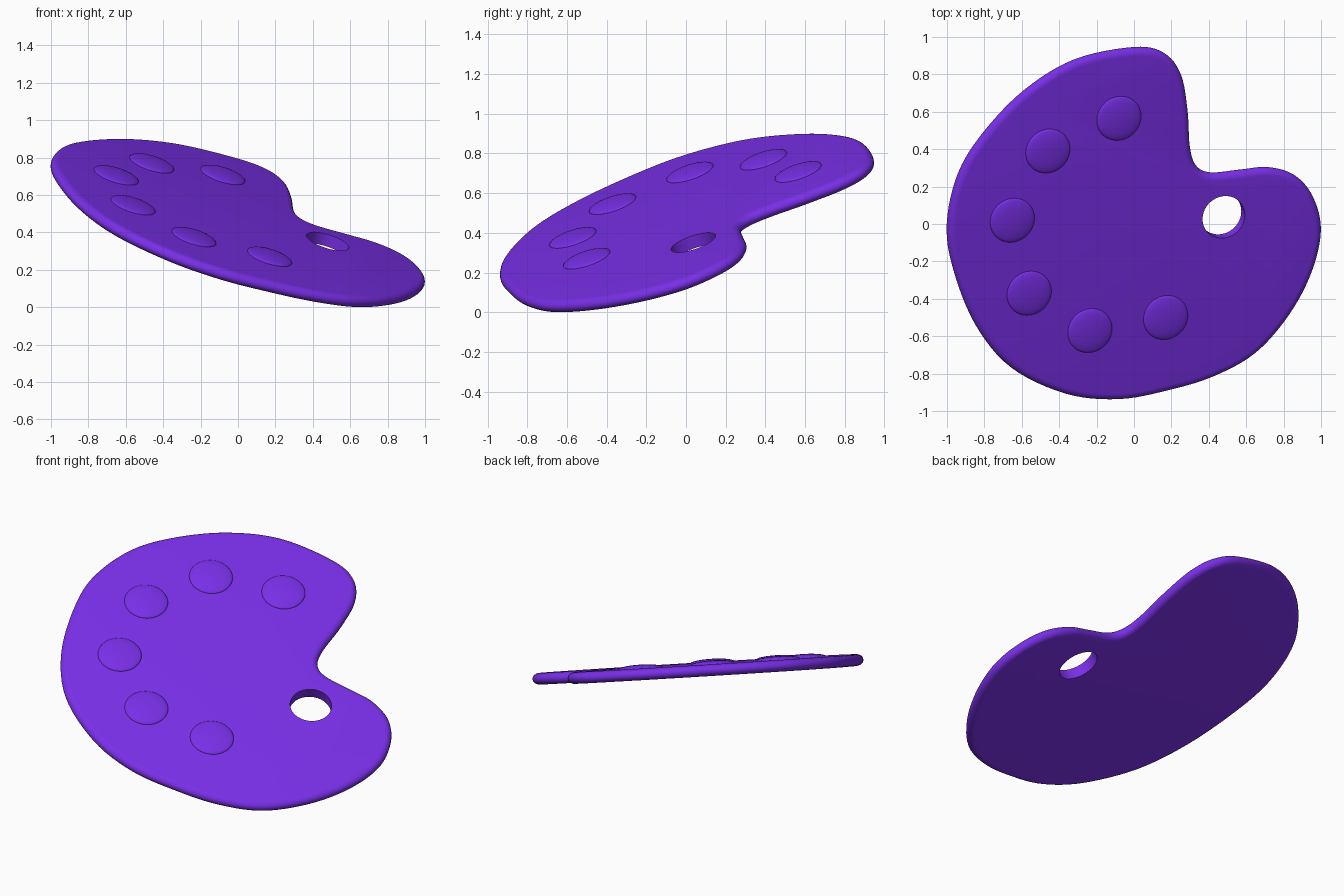
import bpy, bmesh, math
from mathutils import Vector, Matrix

if "Cube" in bpy.data.objects:
    bpy.data.objects.remove(bpy.data.objects["Cube"])

# Tilted plane of the board: z = A*x + B*y + C
A, B, C = -0.317, 0.336, 0.448
T = 0.066          # board thickness
INSET = 0.04       # width of the rounded rim
n = Vector((-A, -B, 1)).normalized()
u = Vector((1, 0, A)).normalized()
v = n.cross(u)
frame = Matrix((u, v, n)).transposed().to_4x4()
frame.translation = Vector((0, 0, C))
inv = frame.inverted()

mat = bpy.data.materials.new("purple")
mat.diffuse_color = (0.19, 0.028, 0.80, 1)
mat.use_nodes = True
mat.node_tree.nodes["Principled BSDF"].inputs["Base Color"].default_value = mat.diffuse_color


def on_board(x, y):
    """Top-view position to flat board coordinates."""
    return (inv @ Vector((x, y, A * x + B * y + C))).to_2d()


def finish(bm, name):
    bmesh.ops.recalc_face_normals(bm, faces=bm.faces)
    me = bpy.data.meshes.new(name)
    bm.to_mesh(me)
    bm.free()
    ob = bpy.data.objects.new(name, me)
    ob.matrix_world = frame
    me.materials.append(mat)
    bpy.context.collection.objects.link(ob)
    return ob


def loft(rings, name):
    """Closed solid from a stack of rings with capped ends."""
    bm = bmesh.new()
    vs = [[bm.verts.new(p) for p in r] for r in rings]
    k = len(vs[0])
    for a, b in zip(vs, vs[1:]):
        for i in range(k):
            j = (i + 1) % k
            bm.faces.new((a[i], a[j], b[j], b[i]))
    bm.faces.new(vs[0][::-1])
    bm.faces.new(vs[-1])
    return finish(bm, name)


def smooth_loop(pts, steps):
    out, m = [], len(pts)
    for i in range(m):
        p0, p1, p2, p3 = (pts[(i + d) % m] for d in (-1, 0, 1, 2))
        for s in range(steps):
            t = s / steps
            out.append(0.5 * (2 * p1 + (p2 - p0) * t + (2 * p0 - 5 * p1 + 4 * p2 - p3) * t * t
                              + (3 * p1 - p0 - 3 * p2 + p3) * t ** 3))
    return out


def circle_ring(c, r, z, k=48):
    return [(c.x + r * math.cos(2 * math.pi * i / k), c.y + r * math.sin(2 * math.pi * i / k), z)
            for i in range(k)]


# Board outline, clockwise as seen from above
outline = [(0, .945), (.16, .915), (.25, .80), (.285, .61), (.297, .42), (.33, .315), (.41, .275),
           (.57, .29), (.72, .303), (.86, .26), (.957, .145), (.998, -.03), (.95, -.25),
           (.83, -.48), (.65, -.685), (.43, -.81), (.19, -.885), (-.085, -.935), (-.37, -.905),
           (-.66, -.765), (-.85, -.535), (-.967, -.24), (-1, .0), (-.94, .27), (-.80, .495),
           (-.58, .72), (-.315, .88)]
loop = smooth_loop([on_board(*p) for p in outline], 6)
inward = []
for i in range(len(loop)):
    d = (loop[(i + 1) % len(loop)] - loop[i - 1]).normalized()
    inward.append(Vector((d.y, -d.x)))
rings = []
for s in range(13):
    a = -math.pi / 2 + math.pi * s / 12
    off, z = INSET * (1 - math.cos(a)), T / 2 * math.sin(a)
    rings.append([(p.x + q.x * off, p.y + q.y * off, z) for p, q in zip(loop, inward)])
board = loft(rings, "palette_board")

# Thumb hole
c = on_board(.47, .047)
cutter = loft([circle_ring(c, .118, z, 64) for z in (-.2, .2)], "thumb_hole_cutter")
cutter.hide_render = True
mod = board.modifiers.new("thumb_hole", 'BOOLEAN')
mod.operation, mod.solver, mod.object = 'DIFFERENCE', 'EXACT', cutter
bpy.context.view_layer.objects.active = board
bpy.ops.object.modifier_apply(modifier=mod.name)
bpy.data.objects.remove(cutter)

# Low paint domes
objs = [board]
for i, p in enumerate([(-.09, .575), (-.47, .40), (-.66, .03), (-.57, -.36), (-.245, -.56), (.16, -.49)]):
    c = on_board(*p)
    rs = [circle_ring(c, .124, T / 2 - .01)]
    for s in range(9):
        a = math.radians(88) * s / 8
        rs.append(circle_ring(c, .124 * math.cos(a), T / 2 + .02 * math.sin(a)))
    objs.append(loft(rs, f"paint_blob_{i + 1}"))

# Rest on the ground and smooth
bpy.context.view_layer.update()
low = min((board.matrix_world @ w.co).z for w in board.data.vertices)
bpy.ops.object.select_all(action='DESELECT')
for ob in objs:
    ob.location.z -= low
    ob.select_set(True)
bpy.context.view_layer.objects.active = board
bpy.ops.object.shade_smooth_by_angle(angle=math.radians(40))
